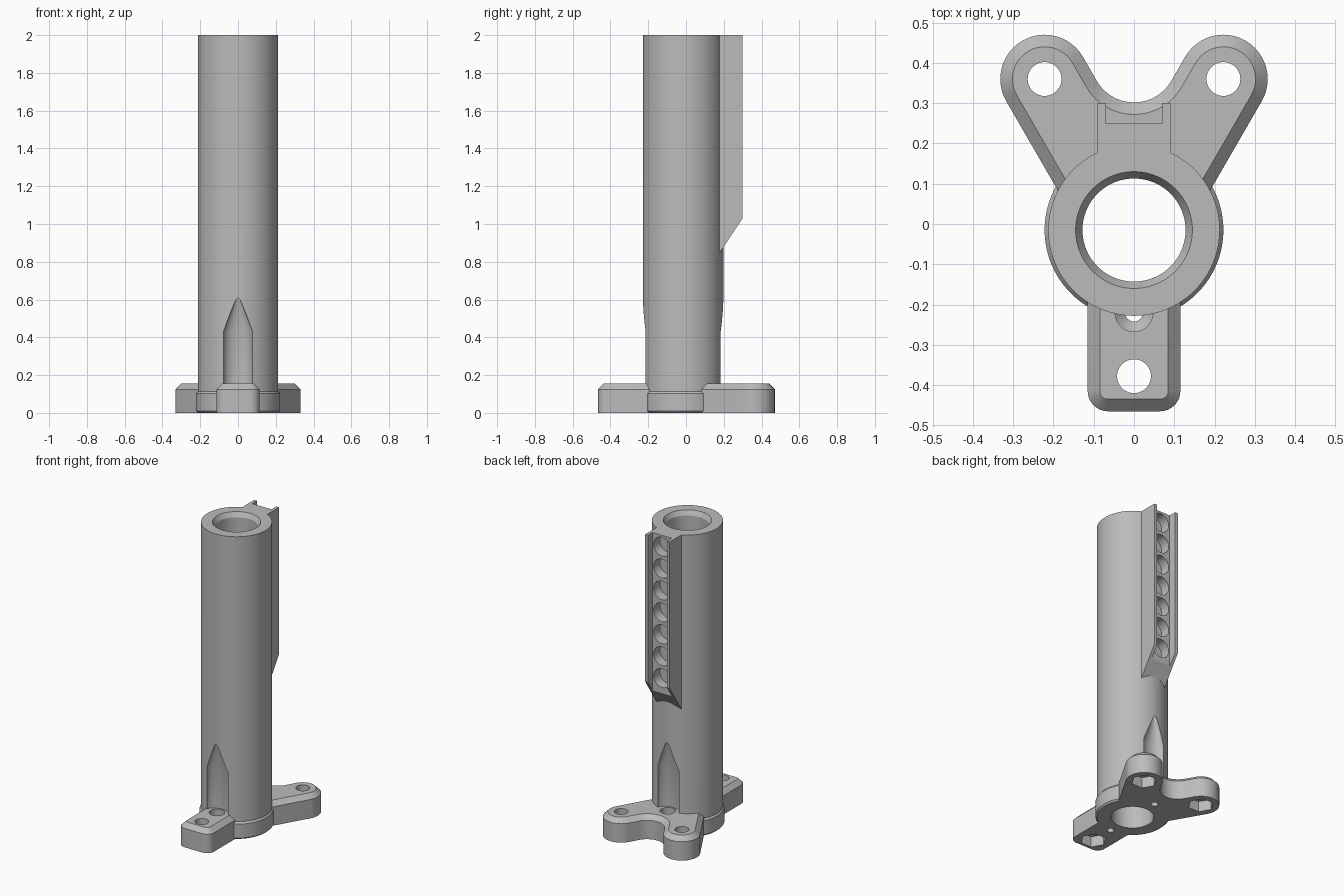
import bpy, bmesh
from math import sin, cos, pi, radians
from mathutils import Vector

old = bpy.data.objects.get("Cube")
if old:
    bpy.data.objects.remove(old, do_unlink=True)

grey = bpy.data.materials.new("plain_grey")
grey.use_nodes = True
grey.diffuse_color = (0.5, 0.5, 0.5, 1)
grey.node_tree.nodes["Principled BSDF"].inputs["Base Color"].default_value = (0.5, 0.5, 0.5, 1)

AXIS_Y = -0.015


def loft(name, rings):
    """Closed solid through rings of equal point count."""
    bm = bmesh.new()
    loops = [[bm.verts.new(p) for p in ring] for ring in rings]
    n = len(loops[0])
    for a, b in zip(loops, loops[1:]):
        for i in range(n):
            j = (i + 1) % n
            bm.faces.new((a[i], a[j], b[j], b[i]))
    bm.faces.new(loops[0][::-1])
    bm.faces.new(loops[-1])
    bmesh.ops.recalc_face_normals(bm, faces=bm.faces)
    mesh = bpy.data.meshes.new(name)
    bm.to_mesh(mesh)
    bm.free()
    mesh.materials.append(grey)
    obj = bpy.data.objects.new(name, mesh)
    bpy.context.collection.objects.link(obj)
    return obj


def arc(cx, cy, r, start, end, steps):
    angles = [radians(start + (end - start) * i / steps) for i in range(steps + 1)]
    return [(cx + r * cos(a), cy + r * sin(a)) for a in angles]


def turned(name, cx, cy, profile, sides=48, squash=1.0, turn=0.0):
    """Solid of (radius, height) steps around a vertical axis."""
    rings = []
    for r, z in profile:
        angles = [2 * pi * i / sides + turn for i in range(sides)]
        rings.append([(cx + r * cos(a), cy + squash * r * sin(a), z) for a in angles])
    return loft(name, rings)


def box(name, x, y0, y1, z0, z1):
    return loft(name, [[(-x, y0, z), (x, y0, z), (x, y1, z), (-x, y1, z)] for z in (z0, z1)])


def combine(target, other, operation):
    mod = target.modifiers.new("join", "BOOLEAN")
    mod.object, mod.operation, mod.solver = other, operation, "EXACT"
    graph = bpy.context.evaluated_depsgraph_get()
    mesh = bpy.data.meshes.new_from_object(target.evaluated_get(graph))
    target.modifiers.clear()
    target.data = mesh
    bpy.data.objects.remove(other, do_unlink=True)


def rear_outline(d):
    """Two rounded arms with a round valley between, inset by d."""
    right = arc(0.222, 0.36, 0.11 - d, -30, 150, 24)
    valley = arc(0, 0.409, 0.107 + d, -30, -150, 20)
    left = [(-x, y) for x, y in reversed(right)]
    root = (right[0][0] - 0.2, right[0][1] - 0.346)
    return [root] + right + valley + left + [(-root[0], root[1])]


def front_outline(d):
    """Straight arm with rounded corners, inset by d."""
    corner = arc(0.065, -0.415, 0.05 - d, 0, -90, 8)
    return [(0.115 - d, -0.1)] + corner + [(-x, y) for x, y in reversed(corner)] + [(d - 0.115, -0.1)]


def chamfered_plate(name, outline):
    steps = ((0, 0), (0, 0.125), (0.03, 0.155))
    return loft(name, [[(x, y, z) for x, y in outline(d)] for d, z in steps])


# Column with its wider foot collar
stand = turned("tube_stand", 0, AXIS_Y,
               [(0.212, 0), (0.222, 0.01), (0.222, 0.102), (0.213, 0.114), (0.213, 2)], 96)

# Mounting arms
combine(stand, chamfered_plate("rear_arms", rear_outline), "UNION")
combine(stand, chamfered_plate("front_arm", front_outline), "UNION")

# Rear rail with a sloping lower end
side = [(0.15, 0.805), (0.30, 1.03), (0.30, 2), (0.15, 2)]
rail = loft("rail", [[(x, y, z) for y, z in side] for x in (-0.091, 0.091)])
combine(stand, rail, "UNION")
combine(stand, box("rail_groove", 0.07, 0.25, 0.35, 0.7, 2.1), "DIFFERENCE")

# Row of round pockets in the rail
for i in range(7):
    z = 1.925 - 0.145 * i
    rings = [[(x, y, h) for x, h in arc(0, z, 0.062, 0, 350, 35)] for y in (0.185, 0.28)]
    combine(stand, loft("rail_pocket", rings), "DIFFERENCE")

# Bore with a chamfered mouth
combine(stand, turned("bore", 0, AXIS_Y,
                      [(0.128, -0.1), (0.128, 1.97), (0.145, 2), (0.145, 2.1)], 96), "DIFFERENCE")

# Pointed flutes above the small screw holes, front and rear
for s in (-1, 1):
    y = AXIS_Y + s * 0.205
    combine(stand, turned("flute", 0, y, [(0.078, 0.155), (0.078, 0.43), (0.001, 0.635)],
                          squash=0.7), "DIFFERENCE")
    combine(stand, turned("small_screw_hole", 0, y,
                          [(0.022, -0.1), (0.022, 0.06), (0.047, 0.085), (0.047, 0.2)]), "DIFFERENCE")

# Arm screw holes with hexagonal nut pockets underneath
for x, y, turn in ((0, -0.378, 0), (0.222, 0.36, pi / 3), (-0.222, 0.36, pi / 3)):
    combine(stand, turned("arm_hole", x, y, [(0.042, -0.1), (0.042, 0.3)]), "DIFFERENCE")
    combine(stand, turned("nut_pocket", x, y, [(0.078, -0.1), (0.078, 0.07)], 6, turn=turn), "DIFFERENCE")

# Smooth curved walls, keep crisp edges
bpy.ops.object.select_all(action="DESELECT")
stand.select_set(True)
bpy.context.view_layer.objects.active = stand
bpy.ops.object.shade_smooth_by_angle(angle=radians(25))
